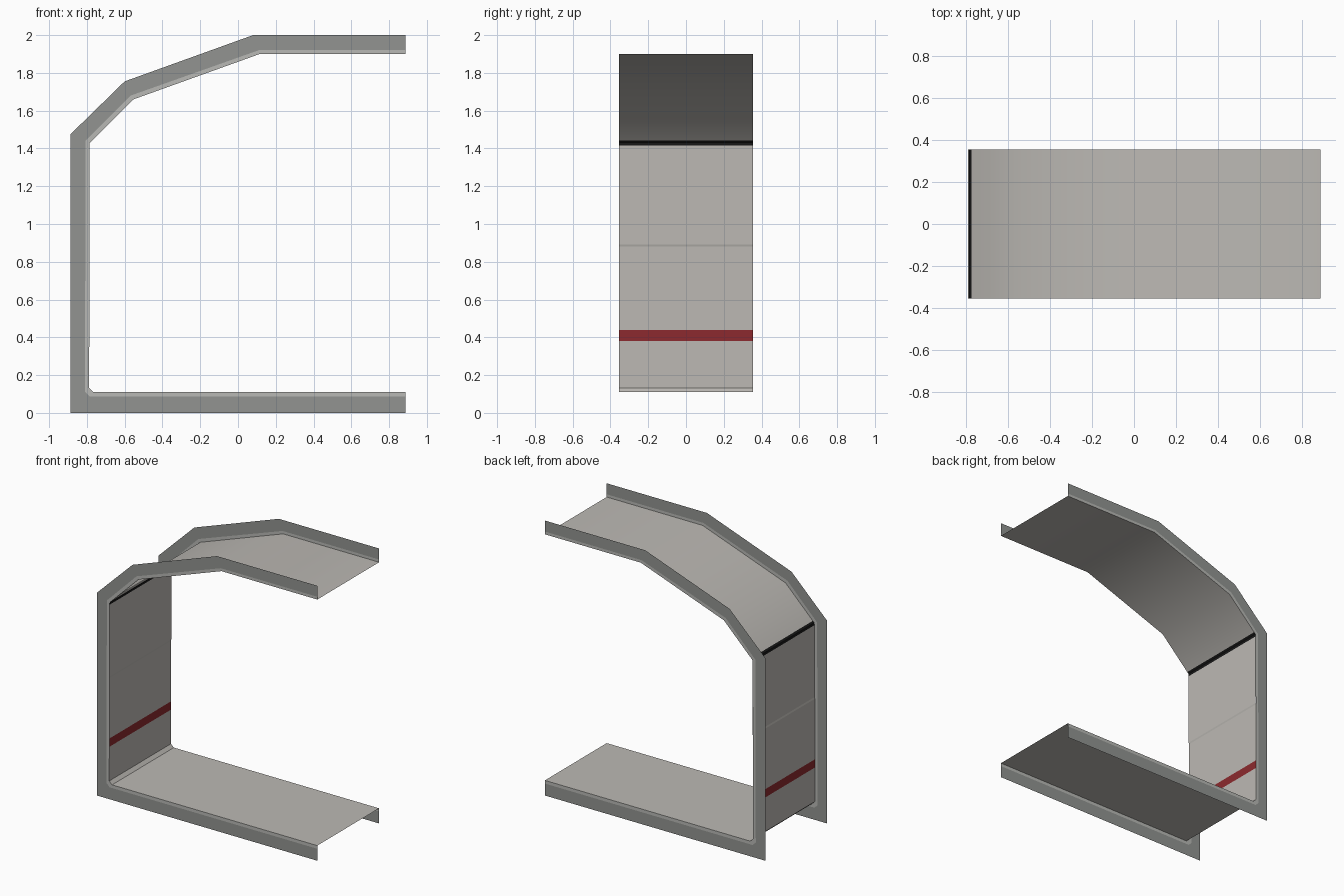
import bpy

if "Cube" in bpy.data.objects:
    bpy.data.objects.remove(bpy.data.objects["Cube"])

D = 0.355    # half depth of the section
R = 0.887    # right-hand open end


def material(name, r, g, b):
    """Flat colour given in sRGB 0-255, stored linear."""
    lin = [((c / 255 + 0.055) / 1.055) ** 2.4 for c in (r, g, b)]
    m = bpy.data.materials.new(name)
    m.diffuse_color = (*lin, 1)
    m.use_nodes = True
    m.node_tree.nodes["Principled BSDF"].inputs["Base Color"].default_value = m.diffuse_color
    return m


PANEL = material("warm light grey panel", 188, 185, 180)
FRAME = material("mid grey frame", 146, 148, 145)
TRIM = material("light grey trim", 184, 185, 181)
RED = material("dark red stripe", 140, 42, 46)
BLACK = material("black seam", 24, 24, 24)


def make_object(name, verts, faces, mat, smooth=False):
    me = bpy.data.meshes.new(name)
    me.from_pydata(verts, [], faces)
    me.materials.append(mat)
    me.polygons.foreach_set("use_smooth", [smooth] * len(me.polygons))
    me.update()
    ob = bpy.data.objects.new(name, me)
    bpy.context.collection.objects.link(ob)
    return ob


def sheet(name, path, mat, smooth=False):
    """Extrude an x-z path through the depth, facing the interior."""
    verts = [(x, y, z) for x, z in path for y in (-D, D)]
    faces = [(2 * i, 2 * i + 1, 2 * i + 3, 2 * i + 2) for i in range(len(path) - 1)]
    return make_object(name, verts, faces, mat, smooth)


def flange(name, outer, inner, side, mat):
    """Flat band between two x-z paths on the front (-1) or back (+1)."""
    n = len(outer)
    verts = [(x, side * D, z) for x, z in outer + inner]
    faces = []
    for i in range(n - 1):
        f = [i, i + 1, n + i + 1, n + i]
        if outer[i] == outer[i + 1]:
            f.pop(1)
        faces.append(f if side > 0 else f[::-1])
    return make_object(name, verts, faces, mat)


# Three outlines: outer rim, trim line and interior surface
outer = [(R, 0), (-R, 0), (-R, 0), (-R, 1.475), (-0.60, 1.755), (0.08, 2.0), (R, 2.0)]
middle = [(R, 0.087), (-0.785, 0.087), (-0.81, 0.112), (-0.807, 1.44),
          (-0.568, 1.68), (0.11, 1.92), (R, 1.92)]
inner = [(R, 0.11), (-0.765, 0.11), (-0.788, 0.132), (-0.785, 1.43),
         (-0.553, 1.66), (0.115, 1.9), (R, 1.9)]

# Front and back frames
for side, label in ((-1, "front"), (1, "back")):
    flange(label + "_frame", outer, middle, side, FRAME)
    flange(label + "_trim", middle, inner, side, TRIM)

# Floor and the chamfered skirting
sheet("floor", inner[:2], PANEL)
sheet("floor_skirting", inner[1:3], PANEL)

# Wall, split by the red stripe and a tiny step at mid height
sheet("lower_wall", [inner[2], (-0.788, 0.38)], PANEL)
sheet("red_wall_stripe", [(-0.788, 0.38), (-0.788, 0.44)], RED)
sheet("middle_wall", [(-0.788, 0.44), (-0.788, 0.88)], PANEL)
sheet("wall_step", [(-0.788, 0.88), (-0.785, 0.892)], PANEL)
sheet("upper_wall", [(-0.785, 0.892), (-0.785, 1.415)], PANEL)

# Black seam where the wall meets the ceiling
sheet("ceiling_seam", [(-0.785, 1.415), (-0.783, 1.432), (-0.772, 1.443)], BLACK)

# Smoothly shaded ceiling
sheet("ceiling", [(-0.772, 1.443)] + inner[4:], PANEL, smooth=True)
